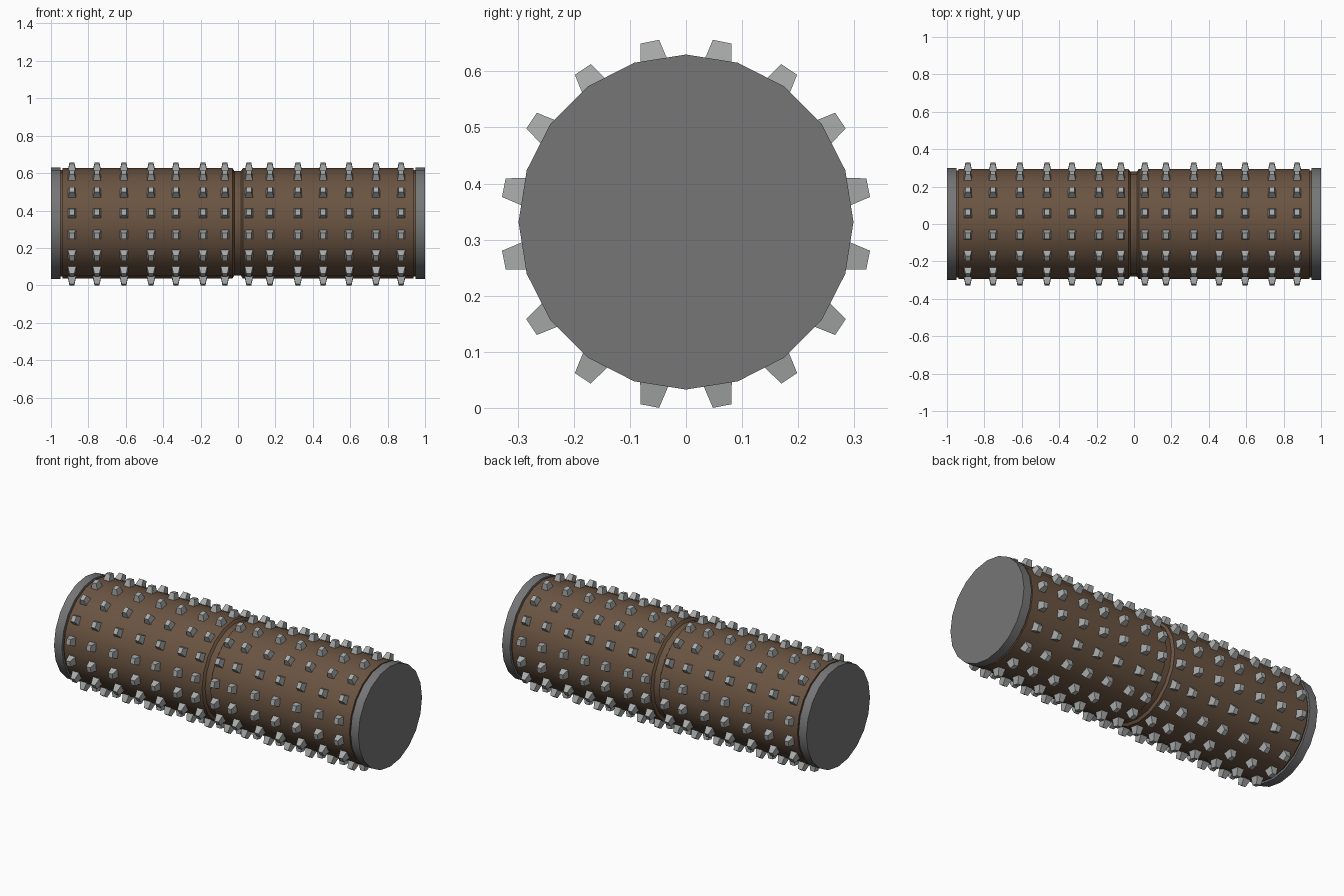
import bpy, bmesh, math
from mathutils import Matrix, Vector

if "Cube" in bpy.data.objects:
    bpy.data.objects.remove(bpy.data.objects["Cube"])


def material(name, rgb):
    m = bpy.data.materials.new(name)
    m.diffuse_color = (*rgb, 1)
    m.use_nodes = True
    m.node_tree.nodes["Principled BSDF"].inputs["Base Color"].default_value = m.diffuse_color
    return m


brown = material("brown drum", (0.145, 0.088, 0.053))
dark_grey = material("dark grey steel", (0.18, 0.18, 0.185))
light_grey = material("light grey studs", (0.40, 0.41, 0.41))

SIDES, AXIS_Z = 20, 0.3315


def finish(name, bm, mat, smooth):
    bmesh.ops.recalc_face_normals(bm, faces=bm.faces)
    me = bpy.data.meshes.new(name)
    bm.to_mesh(me)
    bm.free()
    me.materials.append(mat)
    ob = bpy.data.objects.new(name, me)
    bpy.context.collection.objects.link(ob)
    if smooth:
        bpy.ops.object.select_all(action='DESELECT')
        ob.select_set(True)
        bpy.context.view_layer.objects.active = ob
        bpy.ops.object.shade_smooth_by_angle(angle=math.radians(30))
    return ob


def lathe(name, profile, mat):
    """Closed solid of revolution about the x axis from (x, radius) points."""
    bm = bmesh.new()
    rings = []
    for x, r in profile:
        rings.append([bm.verts.new((x, r * math.cos(a), AXIS_Z + r * math.sin(a)))
                      for a in (2 * math.pi * i / SIDES for i in range(SIDES))])
    for a, b in zip(rings, rings[1:]):
        for i in range(SIDES):
            j = (i + 1) % SIDES
            bm.faces.new((a[i], a[j], b[j], b[i]))
    bm.faces.new(rings[0])
    bm.faces.new(rings[-1])
    return finish(name, bm, mat, True)


# drum with recessed necks at both ends and a shallow groove in the middle
lathe("drum", [(-0.96, 0.285), (-0.938, 0.285), (-0.938, 0.295),
               (-0.03, 0.295), (-0.02, 0.28), (0.016, 0.28), (0.026, 0.295),
               (0.938, 0.295), (0.938, 0.285), (0.96, 0.285)], brown)

# end plates
lathe("left_end_plate", [(-1, 0.2985), (-0.948, 0.2985)], dark_grey)
lathe("right_end_plate", [(0.948, 0.2985), (1, 0.2985)], dark_grey)

# tapered studs: 16 around in each column
COLUMNS = [-0.888, -0.754, -0.61, -0.465, -0.332, -0.187, -0.07,
           0.058, 0.171, 0.32, 0.455, 0.594, 0.738, 0.872]
bm = bmesh.new()
for x in COLUMNS:
    for k in range(16):
        turn = Matrix.Rotation(math.radians(11.25 + 22.5 * k), 4, 'X')
        place = Matrix.Translation((x, 0, 0.3282)) @ turn
        quads = []
        for r, hx, hy in ((0.278, 0.024, 0.028), (0.331, 0.013, 0.017)):
            quads.append([bm.verts.new(place @ Vector((sx * hx, sy * hy, r)))
                          for sx, sy in ((-1, -1), (1, -1), (1, 1), (-1, 1))])
        lo, hi = quads
        bm.faces.new(hi)
        bm.faces.new(lo[::-1])
        for i in range(4):
            j = (i + 1) % 4
            bm.faces.new((lo[i], lo[j], hi[j], hi[i]))
finish("studs", bm, light_grey, False)
